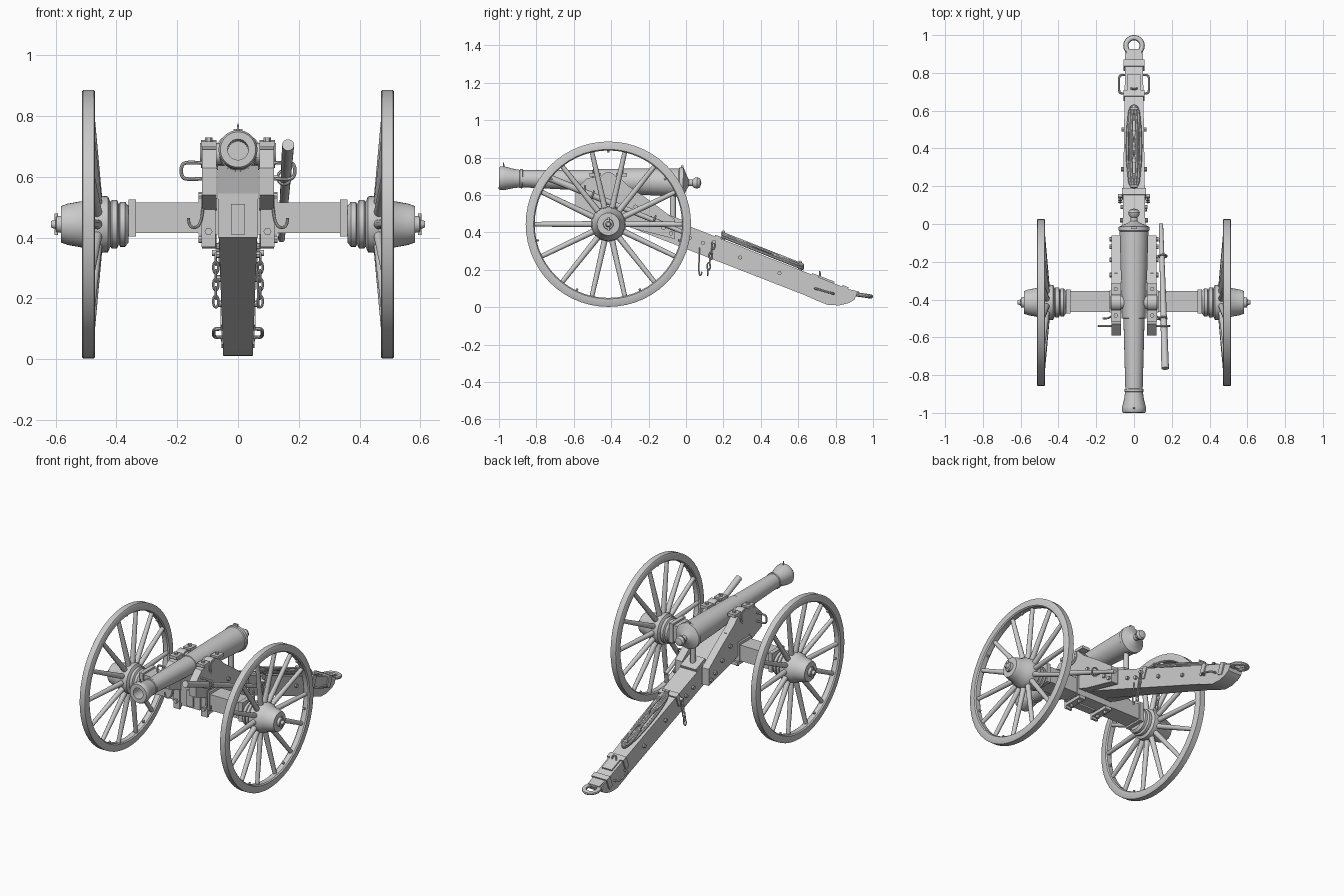
import bpy
import bmesh
import math
from mathutils import Vector, Matrix

default_cube = bpy.data.objects.get("Cube")
if default_cube:
    bpy.data.objects.remove(default_cube, do_unlink=True)

grey = bpy.data.materials.new("plain grey")
grey.use_nodes = True
grey.diffuse_color = (.6, .6, .6, 1)
grey.node_tree.nodes["Principled BSDF"].inputs["Base Color"].default_value = grey.diffuse_color
parts = []


def add_mesh(name, mesh):
    mesh.materials.clear()
    mesh.materials.append(grey)
    part = bpy.data.objects.new(name, mesh)
    bpy.context.collection.objects.link(part)
    parts.append(part)
    return part


def finish(name, bm):
    bmesh.ops.recalc_face_normals(bm, faces=bm.faces)
    mesh = bpy.data.meshes.new(name)
    bm.to_mesh(mesh)
    bm.free()
    return add_mesh(name, mesh)


def lathe(name, profile, origin, direction, sides=32, closed=False):
    """Turn (distance, radius) pairs around an axis."""
    bm = bmesh.new()
    verts = [bm.verts.new((radius, 0, along)) for along, radius in profile]
    edges = [bm.edges.new(pair) for pair in zip(verts, verts[1:])]
    if closed:
        edges.append(bm.edges.new((verts[-1], verts[0])))
    bmesh.ops.spin(bm, geom=verts + edges, cent=(0, 0, 0), axis=(0, 0, 1),
                   angle=math.tau, steps=sides)
    bmesh.ops.remove_doubles(bm, verts=bm.verts, dist=.0001)
    turn = Vector(direction).to_track_quat('Z', 'Y').to_matrix().to_4x4()
    bm.transform(Matrix.Translation(origin) @ turn)
    return finish(name, bm)


def rod(name, start, end, radius, end_radius=None, sides=12):
    axis = Vector(end) - Vector(start)
    tip = radius if end_radius is None else end_radius
    profile = [(0, 0), (0, radius), (axis.length, tip), (axis.length, 0)]
    return lathe(name, profile, start, axis, sides)


def box(name, center, size, pitch=0):
    bm = bmesh.new()
    bmesh.ops.create_cube(bm, size=1)
    bm.transform(Matrix.Translation(center) @ Matrix.Rotation(pitch, 4, 'X')
                 @ Matrix.Diagonal((*size, 1)))
    return finish(name, bm)


def prism(name, outline, left, right, taper=None):
    """Extrude a (y, z) side outline across x."""
    bm = bmesh.new()
    face = bm.faces.new([bm.verts.new((left, y, z)) for y, z in outline])
    extruded = bmesh.ops.extrude_face_region(bm, geom=[face])["geom"]
    for item in extruded:
        if isinstance(item, bmesh.types.BMVert):
            item.co.x = right
    if taper:
        for vert in bm.verts:
            vert.co.x *= taper(vert.co.y)
    return finish(name, bm)


def tube(name, points, radius, cyclic=False):
    curve = bpy.data.curves.new(name, 'CURVE')
    curve.dimensions = '3D'
    curve.bevel_depth = radius
    curve.bevel_resolution = 2
    curve.resolution_u = 4
    curve.use_fill_caps = True
    spline = curve.splines.new('NURBS')
    spline.points.add(len(points) - 1)
    for target, point in zip(spline.points, points):
        target.co = (*point, 1)
    spline.order_u = 3
    spline.use_cyclic_u = cyclic
    spline.use_endpoint_u = not cyclic
    helper = bpy.data.objects.new(name + " path", curve)
    bpy.context.collection.objects.link(helper)
    depsgraph = bpy.context.evaluated_depsgraph_get()
    mesh = bpy.data.meshes.new_from_object(helper.evaluated_get(depsgraph))
    bpy.data.objects.remove(helper, do_unlink=True)
    return add_mesh(name, mesh)


def oval(center, across, along, count=10):
    """Points of an ellipse spanned by two vectors."""
    steps = [math.tau * i / count for i in range(count)]
    return [Vector(center) + Vector(across) * math.cos(t) + Vector(along) * math.sin(t)
            for t in steps]


def trail_top(y):
    return .44 - .395 * y


def trail_half(y):
    return .06 - .015 * y


PITCH = math.atan(-.395)
AXLE_Y, AXLE_Z = -.415, .444

# Barrel with bore, muzzle swell, reinforce and breech knob
barrel = [(.3, 0), (.3, .034), (0, .034), (0, .058), (.01, .064), (.03, .063),
          (.07, .053), (.11, .047), (.112, .051), (.125, .051), (.127, .046),
          (.5, .056), (.502, .06), (.75, .07), (.96, .076), (.965, .081),
          (.985, .081), (.99, .07), (1.005, .035), (1.015, .018), (1.035, .018),
          (1.045, .027), (1.06, .031), (1.075, .024), (1.083, 0)]
lathe("barrel", barrel, (0, -1, .69), (0, 1, -.024), 40)
rod("front_sight", (0, -.975, .74), (0, -.975, .775), .006, .002)
box("rear_sight", (0, -.02, .748), (.03, .012, .02))
rod("trunnions", (-.125, AXLE_Y, .676), (.125, AXLE_Y, .676), .035, sides=24)

# Trail beam
trail = [(-.5, trail_top(-.5)), (.877, .094), (.915, .075), (.9, .04), (.87, .022),
         (.82, .01), (.76, .012), (.7, .035), (.636, .064), (0, .312), (-.46, .49)]
prism("trail", trail, -1, 1, trail_half)
box("front_transom", (0, -.45, .5), (.13, .05, .2))
box("transom_strap", (0, -.478, .46), (.045, .012, .1))

# Towing plate and ring
box("towing_plate", (0, .875, .085), (.08, .1, .02), PITCH * .6)
lathe("towing_ring", [(.012 * math.sin(a), .043 + .014 * math.cos(a))
                      for a in (math.tau * i / 10 for i in range(10))],
      (0, .944, .064), (0, .15, 1), 28, closed=True)

# Straps around the trail
for y in (.16, .68, .84):
    box("trail_strap", (0, y, trail_top(y) - .03), (2 * trail_half(y) + .014, .035, .074), PITCH)
box("trail_top_plate", (0, .75, trail_top(.75) + .004), (.07, .09, .012), PITCH)
tube("trail_staple", [(-.016, .72, .15), (-.016, .715, .19), (.016, .715, .19), (.016, .72, .15)], .005)

# Rope coiled between two cleats
for width, twist, lift in ((.036, 1, .014), (.026, 2, .026), (.016, 1, .032)):
    coil = []
    for i in range(28):
        angle = math.tau * i / 28
        y = .41 + .215 * math.cos(angle)
        coil.append((width * math.sin(angle * twist), y, trail_top(y) + lift))
    tube("rope", coil, .0085, cyclic=True)
for y in (.2, .61):
    z = trail_top(y)
    rod("cleat_post", (0, y, z - .01), (0, y, z + .045), .009)
    rod("cleat_bar", (-.022, y, z + .043), (.022, y, z + .043), .007)

# Elevating screw under the breech
rod("elevating_screw", (0, -.07, .42), (0, -.07, .61), .016)
box("elevating_plate", (0, -.07, trail_top(-.07) + .008), (.11, .1, .02), PITCH)

# Axle beam, slightly tapered at its underside
prism("axle_beam", [(-.465, .415), (-.465, .515), (-.355, .515), (-.355, .415)], -.35, .35)
box("axle_center", (0, -.41, .47), (.26, .118, .12))

# Wheel rim section, hub profile, both measured outward from the middle
rim = [(-.022, .4), (-.015, .394), (.015, .394), (.022, .4), (.022, .436),
       (.018, .442), (-.018, .442), (-.022, .436)]
hub = [(.36, 0), (.36, .06), (.372, .074), (.388, .074), (.392, .066), (.398, .08),
       (.415, .08), (.42, .074), (.428, .092), (.45, .094), (.5, .088), (.515, .076),
       (.56, .068), (.582, .06), (.582, .028), (.598, .026), (.6, .016), (.616, .01), (.616, 0)]
cheek = [(-.59, .54), (-.59, .63), (-.53, .69), (-.46, .7), (-.36, .7), (-.31, .65),
         (-.2, .575), (-.06, .47), (-.06, .365), (-.28, .42), (-.47, .49)]

for side in (-1, 1):
    def at(x, y, z):
        return (side * x, y, z)

    # Wheel
    lathe("wheel_rim", rim, at(.492, AXLE_Y, AXLE_Z), (side, 0, 0), 56, closed=True)
    lathe("wheel_hub", hub, (0, AXLE_Y, AXLE_Z), (side, 0, 0), 32)
    for i in range(14):
        angle = math.tau * i / 14
        y, z = math.cos(angle), math.sin(angle)
        rod("spoke", at(.462, AXLE_Y + .075 * y, AXLE_Z + .075 * z),
            at(.487, AXLE_Y + .4 * y, AXLE_Z + .4 * z), .0165, .0125)
        angle += math.pi / 14
        y, z = math.cos(angle), math.sin(angle)
        if i % 2:
            rod("rim_bolt", at(.49, AXLE_Y + .382 * y, AXLE_Z + .382 * z),
                at(.49, AXLE_Y + .4 * y, AXLE_Z + .4 * z), .007, sides=6)
    rod("linch_pin", at(.598, AXLE_Y, AXLE_Z - .035), at(.598, AXLE_Y, AXLE_Z + .035), .006)
    box("axle_collar", at(.348, -.41, .465), (.026, .125, .122))

    # Cheek with trunnion cap, straps and bolts
    prism("cheek", cheek, side * .07, side * .118)
    lathe("trunnion_cap", [(-.026, .034), (.026, .034), (.026, .046), (-.026, .046)],
          at(.096, AXLE_Y, .676), (1, 0, 0), 24, closed=True)
    for y in (-.485, -.345):
        box("cap_foot", at(.096, y, .708), (.052, .06, .018))
        rod("cap_bolt", at(.096, y, .7), at(.096, y, .73), .012, sides=6)
    box("axle_strap", at(.097, -.47, .455), (.045, .014, .17))
    box("axle_strap_foot", at(.097, -.41, .395), (.045, .13, .02))
    for z in (.42, .51):
        rod("strap_bolt", at(.097, -.46, z), at(.097, -.492, z), .013, sides=6)
    for y in (-.44, -.375):
        rod("axle_bolt", at(.097, y, .37), at(.097, y, .4), .011, sides=6)
    for y in (-.27, -.19, -.12, -.08):
        top = .68 - .75 * (y + .34)
        rod("cheek_top_bolt", at(.096, y, top - .06), at(.096, y, top - .01), .013, sides=6)
        rod("cheek_side_bolt", at(.11, y, top - .09), at(.13, y, top - .09), .012, sides=8)

    # Cheek handle and hook under the front
    tube("cheek_handle", [at(.11, -.54, .645), at(.165, -.54, .65), at(.187, -.54, .64),
                          at(.187, -.54, .6), at(.165, -.54, .59), at(.11, -.54, .595)], .006)
    tube("tool_hook", [at(.115, -.48, .5), at(.12, -.49, .45), at(.14, -.5, .43),
                       at(.163, -.5, .44), at(.163, -.5, .465)], .005)

    # Lifting handle near the trail end
    tube("trail_handle", [at(.03, .69, .1), at(.07, .69, .1), at(.08, .7, .098), at(.08, .78, .075),
                          at(.07, .79, .072), at(.03, .79, .072)], .006)
    for y in (.02, .09, .29, .5):
        x, z = trail_half(y), trail_top(y) - .06
        rod("trail_bolt", at(x - .01, y, z), at(x + .014, y, z), .011, sides=8)

    # Lock chain on the trail flank
    rod("chain_pin", at(.05, .15, .35), at(.085, .15, .35), .01)
    for i in range(6):
        across = (.009, 0, 0) if i % 2 else (0, .009, 0)
        tube("chain_link", oval(at(.073, .145 - .006 * i, .33 - .028 * i), across, (0, 0, .02)),
             .004, cyclic=True)

# Single hanging hook below the trail
tube("hanging_hook", [(.06, .07, .32), (.066, .07, .25), (.066, .068, .18),
                      (.066, .08, .165), (.066, .085, .19)], .004)

# Handspike carried along the left cheek
rod("handspike", (.143, 0, .395), (.165, -.765, .705), .011, .02, sides=16)
for y, z in ((-.17, .465), (-.5, .598)):
    tube("handspike_ring", oval((.152, y, z), (.022, 0, 0), (0, .008, .024)), .005, cyclic=True)
    rod("handspike_bracket", (.1, y, z), (.132, y, z), .007)

# Smooth rounded parts while keeping hard edges
for part in parts:
    part.select_set(True)
bpy.context.view_layer.objects.active = parts[0]
bpy.ops.object.shade_smooth_by_angle(angle=math.radians(35))
